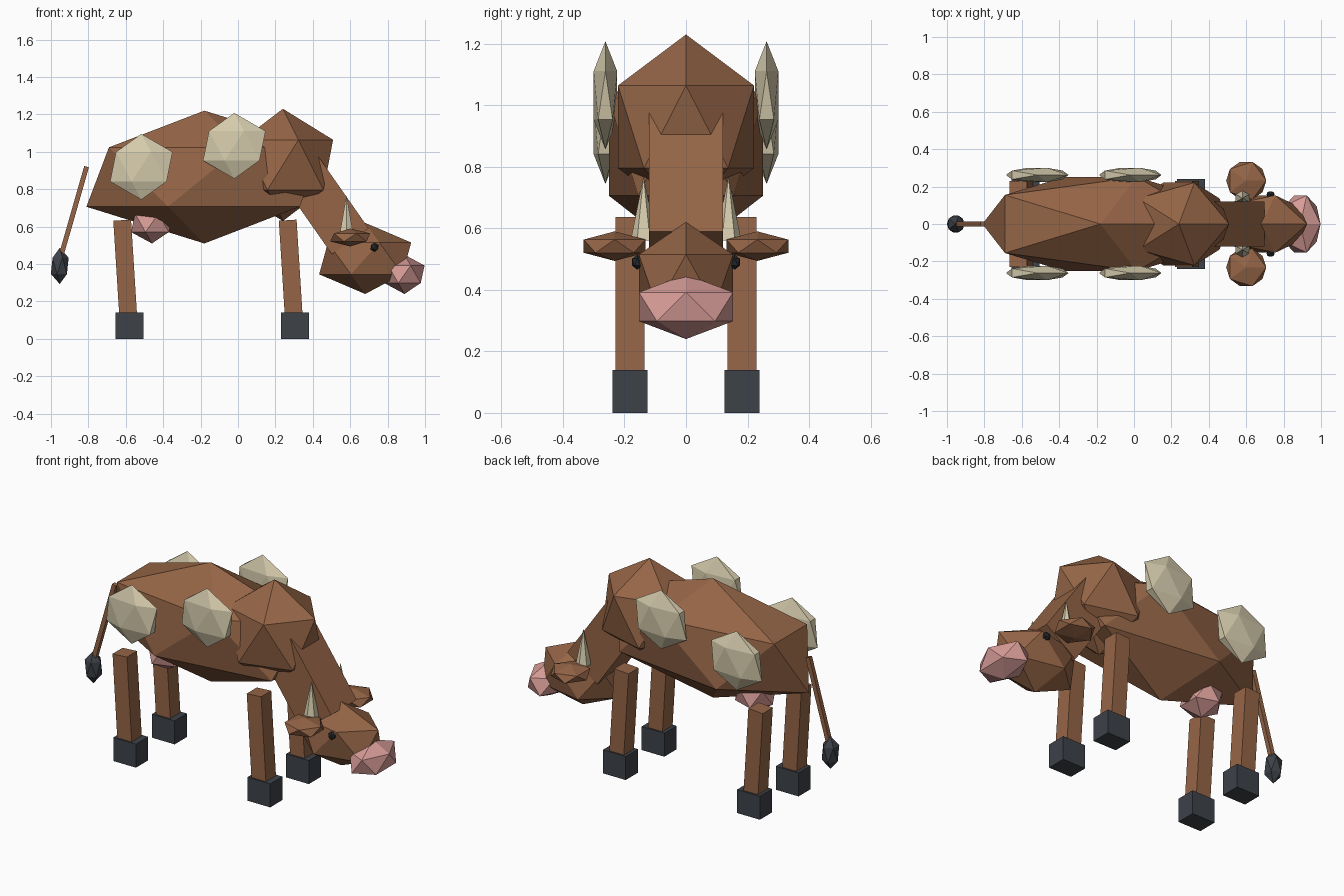
import bpy
import bmesh
from math import radians
from mathutils import Matrix, Vector

default = bpy.data.objects.get("Cube")
if default:
    bpy.data.objects.remove(default, do_unlink=True)


def make_material(name, rgb):
    mat = bpy.data.materials.new(name)
    mat.use_nodes = True
    color = (*rgb, 1.0)
    mat.diffuse_color = color
    mat.node_tree.nodes["Principled BSDF"].inputs["Base Color"].default_value = color
    return mat


BROWN = make_material("brown_hide", (0.30, 0.13, 0.062))
CREAM = make_material("cream", (0.68, 0.61, 0.42))
PINK = make_material("pink_skin", (0.68, 0.33, 0.31))
SLATE = make_material("slate_hoof", (0.047, 0.054, 0.066))
BLACK = make_material("dark_eye", (0.02, 0.025, 0.03))


def finish(name, bm, mat, center, scale=(1, 1, 1), tilt=0):
    """Scale, tilt about y, and place a mesh."""
    bm.transform(Matrix.Translation(Vector(center))
                 @ Matrix.Rotation(radians(tilt), 4, "Y")
                 @ Matrix.Diagonal((*scale, 1)))
    mesh = bpy.data.meshes.new(name)
    bm.to_mesh(mesh)
    bm.free()
    mesh.materials.append(mat)
    obj = bpy.data.objects.new(name, mesh)
    bpy.context.collection.objects.link(obj)
    return obj


def gem(name, mat, center, radii):
    bm = bmesh.new()
    bmesh.ops.create_icosphere(bm, subdivisions=1, radius=1)
    return finish(name, bm, mat, center, radii)


def box(name, mat, center, size, tilt=0):
    bm = bmesh.new()
    bmesh.ops.create_cube(bm, size=1)
    return finish(name, bm, mat, center, size, tilt)


def cone(name, mat, center, radius, height):
    bm = bmesh.new()
    bmesh.ops.create_cone(bm, cap_ends=True, segments=6, radius1=radius,
                          radius2=0, depth=height)
    return finish(name, bm, mat, center)


# Body, shoulders and neck
gem("body", BROWN, (-0.18, 0, 0.865), (0.705, 0.295, 0.355))
gem("shoulders", BROWN, (0.24, 0, 0.93), (0.30, 0.26, 0.30))
box("neck", BROWN, (0.457, 0, 0.726), (0.24, 0.24, 0.50), tilt=-35)

# Head and muzzle
gem("head", BROWN, (0.68, 0, 0.43), (0.275, 0.18, 0.19))
gem("muzzle", PINK, (0.89, 0, 0.345), (0.12, 0.18, 0.105))

# Udder
gem("udder", PINK, (-0.46, 0, 0.62), (0.125, 0.125, 0.11))

# Tail with tuft
box("tail", BROWN, (-0.877, 0, 0.685), (0.026, 0.026, 0.49), tilt=16)
gem("tail_tuft", SLATE, (-0.953, 0, 0.39), (0.053, 0.053, 0.097))

# Paired parts
for side, s in (("left", 1), ("right", -1)):
    gem(f"{side}_ear", BROWN, (0.60, s * 0.232, 0.542), (0.12, 0.118, 0.048))
    cone(f"{side}_horn", CREAM, (0.58, s * 0.138, 0.665), 0.042, 0.21)
    gem(f"{side}_eye", BLACK, (0.73, s * 0.158, 0.49), (0.024, 0.02, 0.025))
    gem(f"{side}_rear_spot", CREAM, (-0.517, s * 0.262, 0.92), (0.187, 0.045, 0.176))
    gem(f"{side}_front_spot", CREAM, (-0.02, s * 0.262, 1.032), (0.187, 0.045, 0.176))
    for end, x in (("front", 0.305), ("rear", -0.58)):
        box(f"{side}_{end}_leg", BROWN, (x - 0.022, s * 0.182, 0.36),
            (0.095, 0.095, 0.55), tilt=-3.6)
        box(f"{side}_{end}_hoof", SLATE, (x, s * 0.182, 0.07), (0.15, 0.115, 0.14))
